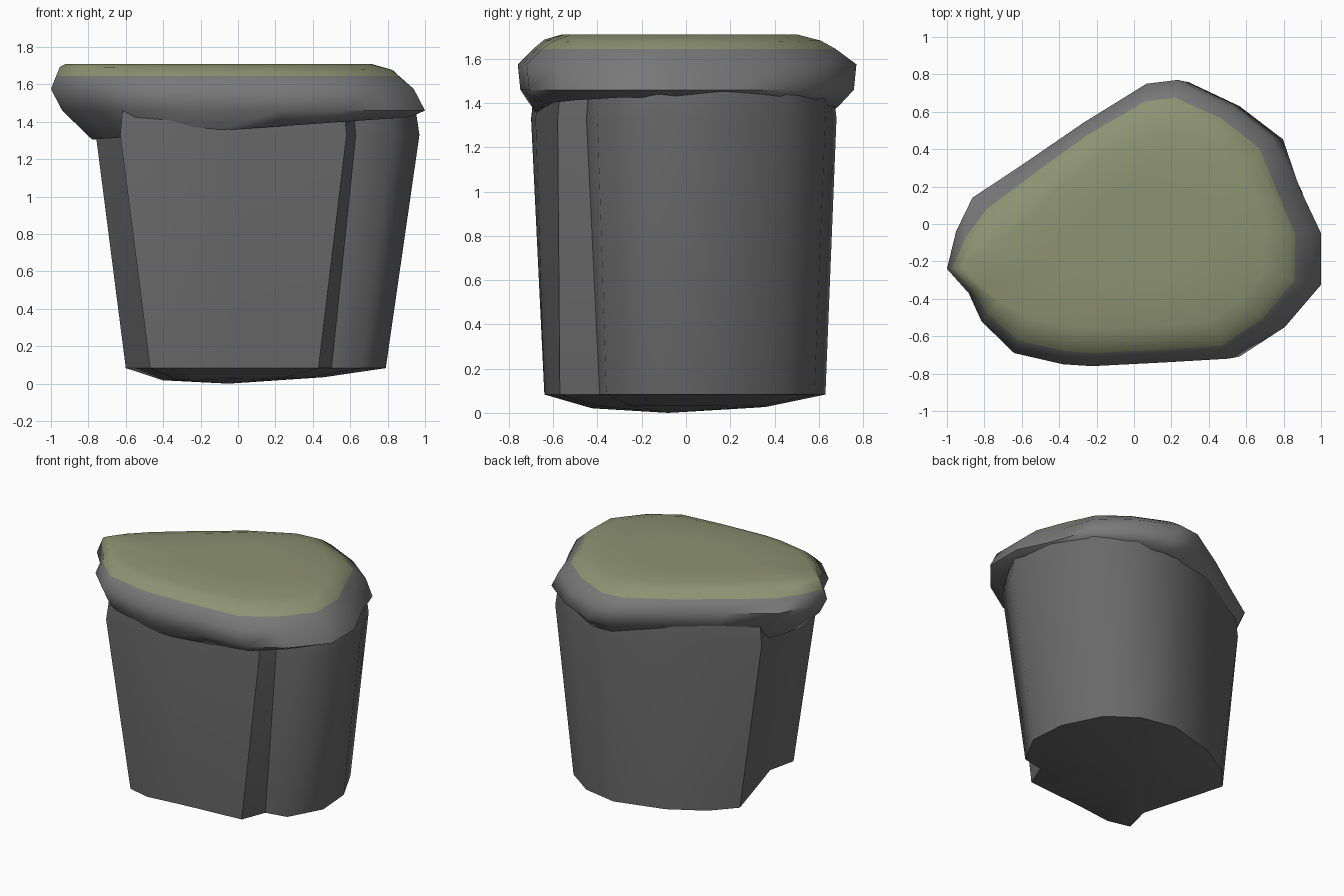
import bpy, bmesh, math

if "Cube" in bpy.data.objects:
    bpy.data.objects.remove(bpy.data.objects["Cube"])

# Horizontal outlines, counter-clockwise: column foot, column head, widest rim, flat top
FOOT = [(-.6, .22), (-.485, -.18), (-.42, -.4), (-.47, -.6), (-.3, -.64), (-.05, -.61), (.43, -.57),
        (.5, -.39), (.66, -.36), (.79, -.12), (.77, .15), (.63, .43), (.42, .58), (.16, .63),
        (-.2, .53), (-.45, .385)]
HEAD = [(-.76, .19), (-.63, -.2), (-.57, -.42), (-.63, -.66), (-.38, -.7), (-.05, -.68), (.58, -.58),
        (.63, -.45), (.83, -.4), (.97, -.13), (.9, .17), (.76, .46), (.5, .63), (.18, .68),
        (-.25, .51), (-.55, .32)]
CAP = [(-1, -.24), (-.88, -.37), (-.81, -.52), (-.63, -.69), (-.36, -.75), (-.2, -.76), (.2, -.74),
       (.55, -.72), (.8, -.56), (1, -.33), (1, -.05), (.88, .2), (.79, .46), (.55, .64),
       (.27, .77), (.1, .75), (-.25, .54), (-.55, .34), (-.86, .14), (-.95, -.04)]
TOP = [(-.92, -.23), (-.82, -.33), (-.72, -.41), (-.57, -.5), (-.33, -.55), (-.2, -.56), (.12, -.55),
       (.4, -.52), (.57, -.41), (.7, -.25), (.71, -.05), (.66, .12), (.55, .3), (.4, .42),
       (.2, .5), (.05, .48), (-.2, .36), (-.42, .18), (-.65, -.04), (-.8, -.13)]


def material(name, color):
    m = bpy.data.materials.new(name)
    m.diffuse_color = color
    m.use_nodes = True
    m.node_tree.nodes["Principled BSDF"].inputs["Base Color"].default_value = m.diffuse_color
    return m


def ring(outline, z, sx=1, sy=1, dx=0, dy=0, slope=0):
    """Outline scaled and shifted at height z; slope tilts it along x."""
    return [(x * sx + dx, y * sy + dy, z + slope * x) for x, y in outline]


def mix(a, b, t):
    return [(p[0] + (q[0] - p[0]) * t, p[1] + (q[1] - p[1]) * t) for p, q in zip(a, b)]


def loft(name, levels, mats, low=None, high=None, grass_from=99, angle=38):
    """Skin stacked rings; low / high are optional centre points closing the ends."""
    bm = bmesh.new()
    rings = [[bm.verts.new(p) for p in r] for r in levels]
    n = len(rings[0])
    for k, (a, b) in enumerate(zip(rings, rings[1:])):
        for i in range(n):
            j = (i + 1) % n
            bm.faces.new((a[i], a[j], b[j], b[i])).material_index = int(k >= grass_from)
    for r, centre, flip in ((rings[0], low, True), (rings[-1], high, False)):
        if centre is None:
            continue
        c = bm.verts.new(centre)
        for i in range(n):
            p, q = r[i], r[(i + 1) % n]
            f = bm.faces.new((q, p, c) if flip else (p, q, c))
            f.material_index = int(not flip and grass_from < 99)
    me = bpy.data.meshes.new(name)
    bm.to_mesh(me)
    bm.free()
    for m in mats:
        me.materials.append(m)
    ob = bpy.data.objects.new(name, me)
    bpy.context.collection.objects.link(ob)
    bpy.ops.object.select_all(action='DESELECT')
    ob.select_set(True)
    bpy.context.view_layer.objects.active = ob
    bpy.ops.object.shade_smooth_by_angle(angle=math.radians(angle))
    return ob


rock = material("rock", (.14, .14, .14, 1))
rim = material("rim", (.19, .19, .19, 1))
grass = material("grass", (.27, .29, .17, 1))

# Tapered rock column with notched corners and a bulging underside, open inside the cap
loft("rock_column",
     [ring(FOOT, .025, .62, .62, -.03, -.03, .012), ring(FOOT, .083),
      ring(HEAD, 1.33), ring(HEAD, 1.46, .98, .98)],
     [rock], low=(-.05, -.08, 0), angle=50)

# Overhanging rim with a flat grassy top
loft("grassy_cap",
     [ring(CAP, 1.44, .6, .6, .05), ring(CAP, 1.365, .85, .89, .07, 0, .06),
      ring(CAP, 1.46, .97, .985, .03), ring(CAP, 1.575, .97, 1, -.03),
      ring(mix(CAP, TOP, .35), 1.645, .98, 1, -.02), ring(mix(CAP, TOP, .6), 1.685, 1, 1, 0, 0, -.01),
      ring(TOP, 1.71), ring(TOP, 1.71, .5, .5)],
     [rim, grass], high=(0, 0, 1.71), grass_from=4, angle=65)
